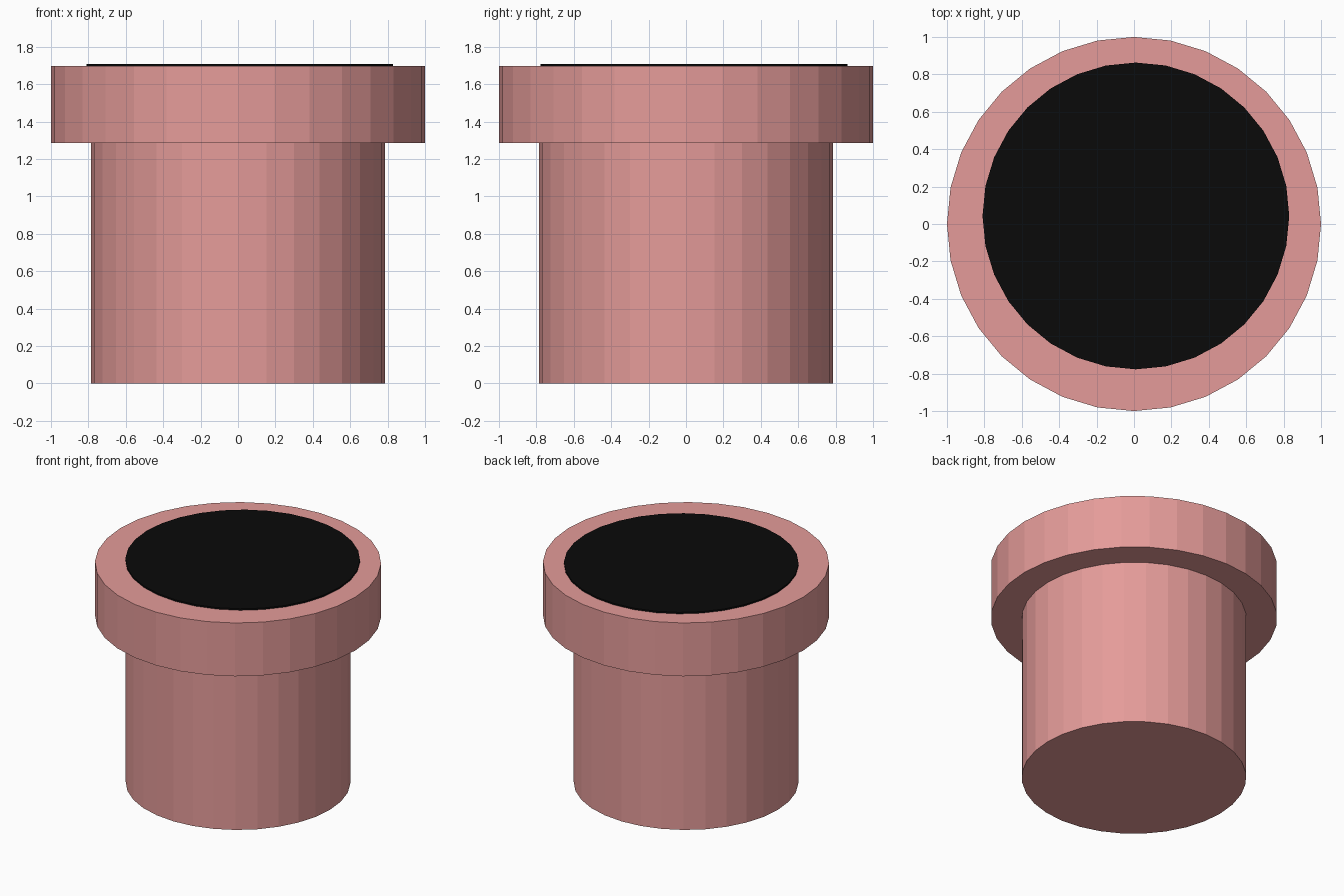
import bpy

if "Cube" in bpy.data.objects:
    bpy.data.objects.remove(bpy.data.objects["Cube"])


def material(name, color):
    mat = bpy.data.materials.new(name)
    mat.diffuse_color = color
    mat.use_nodes = True
    mat.node_tree.nodes["Principled BSDF"].inputs["Base Color"].default_value = mat.diffuse_color
    return mat


def cylinder(name, radius, z0, z1, mat, x=0.0, y=0.0):
    bpy.ops.mesh.primitive_cylinder_add(
        vertices=32, radius=radius, depth=z1 - z0, location=(x, y, (z0 + z1) / 2))
    obj = bpy.context.object
    obj.name = name
    obj.data.materials.append(mat)
    return obj


pink = material("pink", (0.78, 0.33, 0.32, 1))
black = material("black", (0.003, 0.003, 0.003, 1))

# Pipe body and the wider rim on top
cylinder("pipe_body", 0.785, 0.0, 1.285, pink)
cylinder("pipe_rim", 1.0, 1.285, 1.696, pink)

# Thin, slightly off-centre dark disc that reads as the opening
cylinder("opening_disc", 0.82, 1.686, 1.708, black, x=0.01, y=0.043)
